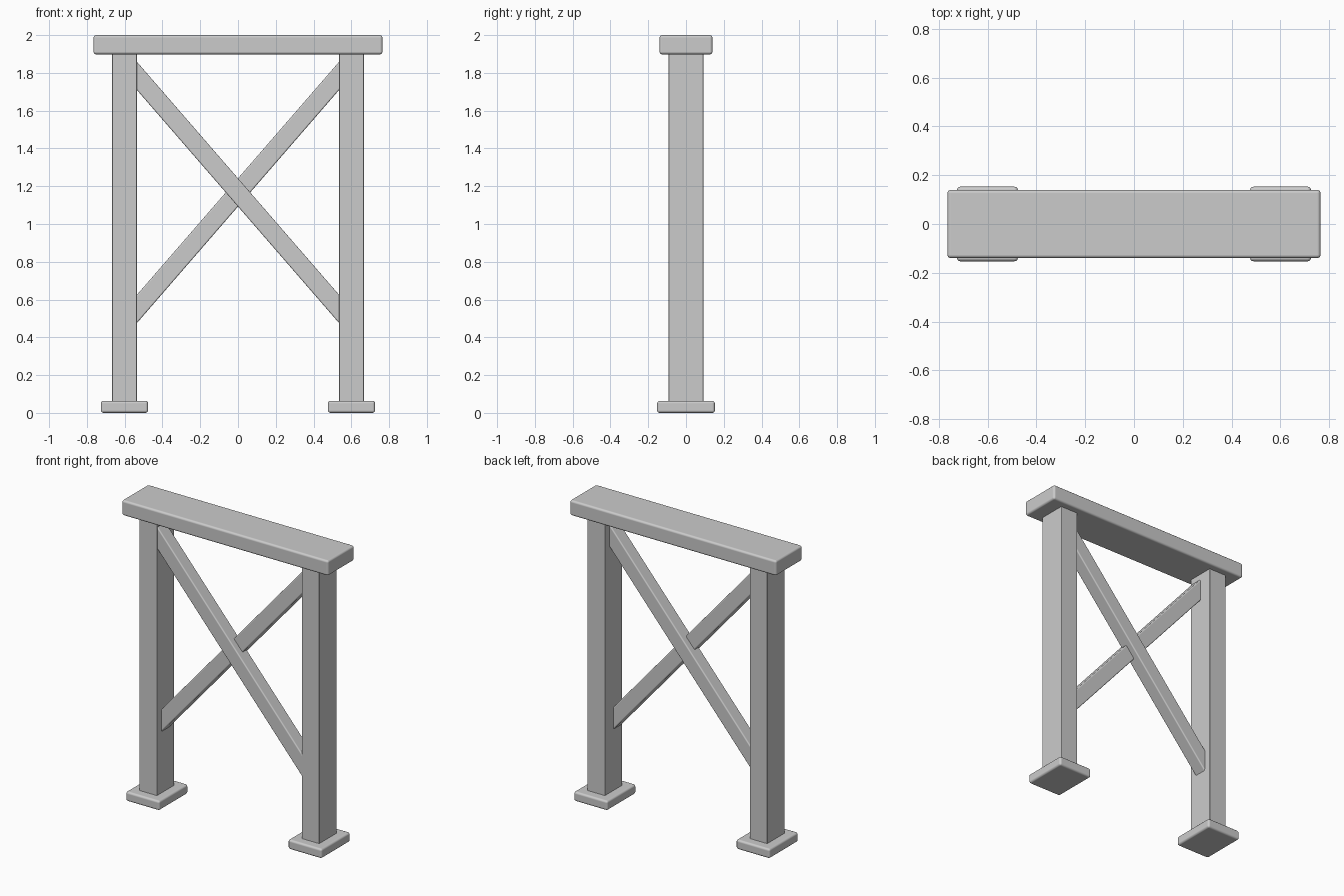
import bpy
import math

cube = bpy.data.objects.get("Cube")
if cube:
    bpy.data.objects.remove(cube, do_unlink=True)

grey = bpy.data.materials.new("light_grey")
grey.use_nodes = True
colour = (0.6, 0.6, 0.6, 1)
grey.diffuse_color = colour
grey.node_tree.nodes["Principled BSDF"].inputs["Base Color"].default_value = colour


def block(name, size, centre, bevel, tilt=0):
    """Box with softly rounded edges, tilted about the y axis."""
    bpy.ops.mesh.primitive_cube_add(size=1, location=centre)
    ob = bpy.context.object
    ob.name = name
    ob.scale = size
    bpy.ops.object.transform_apply(location=False, rotation=False, scale=True)
    ob.rotation_euler.y = tilt
    ob.data.materials.append(grey)
    bpy.ops.object.shade_smooth()
    mod = ob.modifiers.new("rounded_edges", "BEVEL")
    mod.width = bevel
    mod.segments = 3
    mod.harden_normals = True
    return ob


# Top beam
block("top_beam", (1.53, 0.28, 0.102), (0, 0, 1.949), 0.014)

# Posts and their foot pads
for side, sign in (("left", 1), ("right", -1)):
    block(side + "_post", (0.13, 0.184, 1.85), (sign * 0.601, 0, 0.98), 0.003)
    block(side + "_foot", (0.25, 0.306, 0.064), (sign * 0.601, 0, 0.032), 0.014)

# Crossed braces, ends buried in the posts
angle = math.atan2(1.245, 1.08)
for name, sign, y in (("front_brace", 1, -0.043), ("back_brace", -1, 0)):
    block(name, (1.8, 0.09, 0.098), (0, y, 1.167), 0.008, sign * angle)
